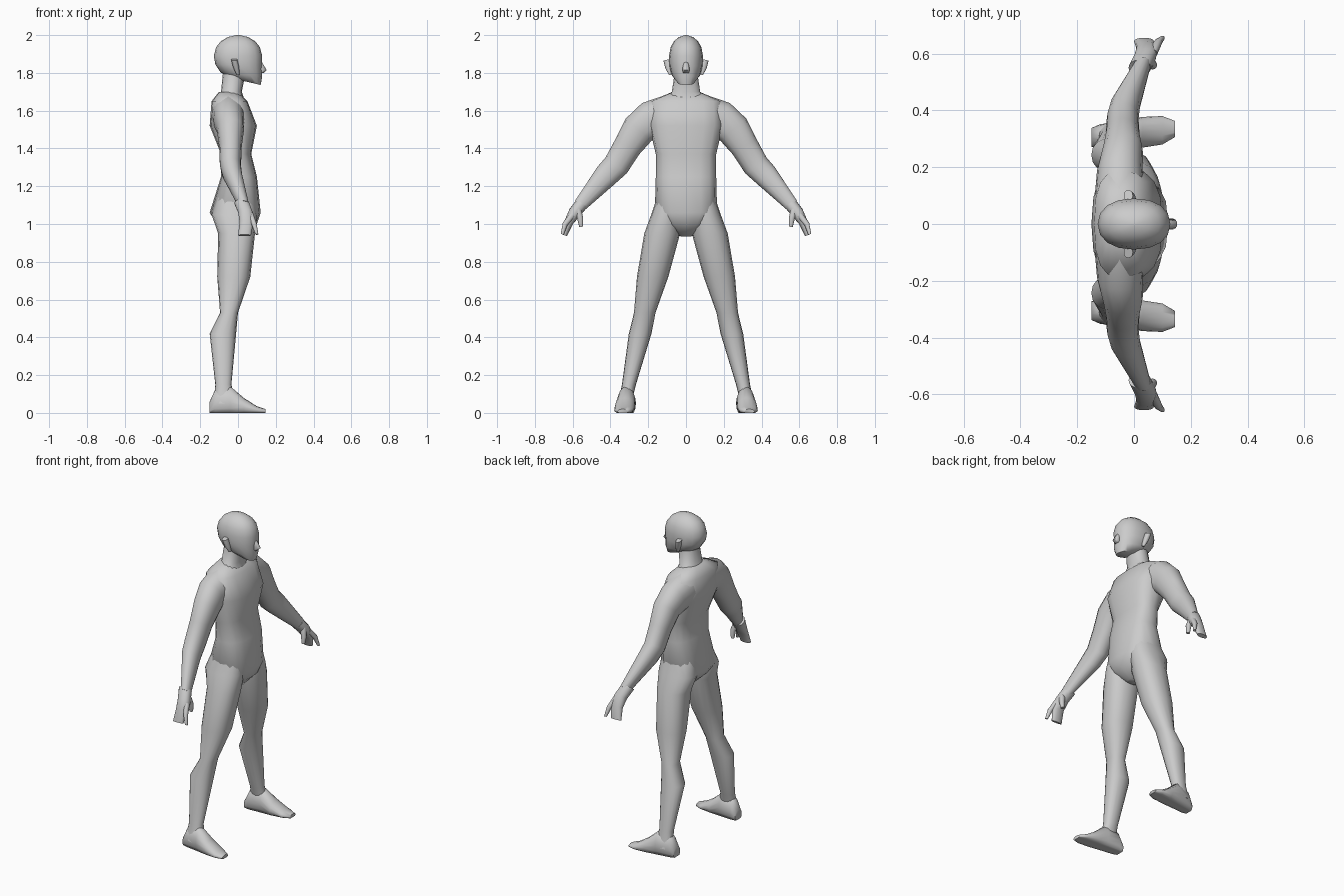
import bpy, bmesh
from math import sin, cos, pi, radians, copysign
from mathutils import Vector

if "Cube" in bpy.data.objects:
    bpy.data.objects.remove(bpy.data.objects["Cube"])

SIDES = 16
ANGLES = [2 * pi * step / SIDES for step in range(SIDES)]

grey = (0.6, 0.6, 0.6, 1)
clay = bpy.data.materials.new("clay_grey")
clay.use_nodes = True
clay.diffuse_color = grey
clay.node_tree.nodes["Principled BSDF"].inputs["Base Color"].default_value = grey


def oval(centre, first_axis, second_axis, power):
    """Closed cross-section; a power below one makes it squarer."""
    def soften(value):
        return copysign(abs(value) ** power, value)
    return [centre + first_axis * soften(cos(angle)) + second_axis * soften(sin(angle))
            for angle in ANGLES]


def loft(name, rings, mirrored):
    """Skin a row of rings, cap both ends and mirror the part across y if asked."""
    bm = bmesh.new()
    loops = [[bm.verts.new(corner) for corner in ring] for ring in rings]
    for lower, upper in zip(loops, loops[1:]):
        for this in range(SIDES):
            last = this - 1
            bm.faces.new((lower[last], lower[this], upper[this], upper[last]))
    bm.faces.new(loops[0])
    bm.faces.new(loops[-1])
    bmesh.ops.recalc_face_normals(bm, faces=bm.faces)
    mesh = bpy.data.meshes.new(name)
    bm.to_mesh(mesh)
    bm.free()
    mesh.materials.append(clay)
    part = bpy.data.objects.new(name, mesh)
    bpy.context.collection.objects.link(part)
    bpy.ops.object.select_all(action='DESELECT')
    part.select_set(True)
    bpy.context.view_layer.objects.active = part
    bpy.ops.object.shade_smooth_by_angle(angle=radians(65))
    if mirrored:
        mirror = part.modifiers.new("mirror", 'MIRROR')
        mirror.use_axis = (False, True, False)


def stack(name, sections, power=0.9, side=None, tilt=None):
    """Level ovals from (height, back, front, half width).

    side gives the sideways centre at a height, tilt how far the front dips there.
    """
    rings = []
    for height, back, front, half_width in sections:
        centre = Vector(((back + front) / 2, side(height) if side else 0, height))
        dip = tilt(height) if tilt else 0
        rings.append(oval(centre, Vector(((front - back) / 2, 0, -dip)),
                          Vector((0, half_width, 0)), power))
    loft(name, rings, mirrored=side is not None)


def tube(name, joints, ratio, extra=0, mirrored=True):
    """Ovals square to a path of (x, y, z, half width); depth follows the width."""
    points = [Vector(joint[:3]) for joint in joints]
    rings = []
    for index, point in enumerate(points):
        before = points[max(index - 1, 0)]
        after = points[min(index + 1, len(points) - 1)]
        along = after - before
        across = Vector((0, -along.z, along.y)).normalized()
        width = joints[index][3]
        depth = Vector((ratio * width + extra, 0, 0))
        rings.append(oval(point, across * width, depth, power=0.9))
    loft(name, rings, mirrored)


# Torso, from the base of the neck to the crotch
stack("torso", [
    (1.7, -.1, 0, .07),
    (1.65, -.14, .05, .19),
    (1.52, -.15, .1, .195),
    (1.37, -.09, .07, .16),
    (1.25, -.09, .1, .16),
    (1.06, -.15, .12, .165),
    (1, -.11, .1, .12),
    (.935, -.04, .04, .03)], power=0.75)

# Neck, flaring into the shoulders
stack("neck", [
    (1.8, -.08, .04, .06),
    (1.7, -.09, .02, .075),
    (1.64, -.13, .04, .15)])

# Head: half an ellipsoid for the skull, then the jaw dipping toward the chin
brow = 1.89
skull = []
for elevation in (85, 65, 45, 25, 0):
    rise, spread = sin(radians(elevation)), cos(radians(elevation))
    skull.append((brow + .11 * rise, -.128 * spread, .128 * spread, .09 * spread))
jaw = [
    (1.84, -.12, .127, .088),
    (1.79, -.09, .128, .077),
    (1.75, 0, .12, .045)]
stack("head", skull + jaw, tilt=lambda height: max(0, brow - height) / 10)

# Nose and ears
tube("nose", [
    (.105, 0, 1.875, .01),
    (.13, 0, 1.815, .02),
    (.12, 0, 1.8, .015)], ratio=1.1, mirrored=False)
tube("ear", [
    (0, .08, 1.79, .01),
    (-.01, .09, 1.83, .02),
    (-.02, .1, 1.87, .02)], ratio=0.8)

# Arm, from inside the chest through the elbow to the wrist
tube("arm", [
    (-.05, .1, 1.57, .11),
    (-.05, .19, 1.55, .1),
    (-.04, .25, 1.5, .09),
    (-.04, .31, 1.41, .075),
    (-.04, .37, 1.31, .07),
    (-.03, .42, 1.26, .065),
    (.03, .56, 1.1, .036)], ratio=0.8)

# Hand: merged fingers, with the index finger and thumb apart
tube("hand", [
    (.02, .55, 1.11, .035),
    (.04, .59, 1.06, .033),
    (.045, .62, 1.01, .024),
    (.035, .643, .94, .013)], ratio=0.2, extra=.032)
tube("index_finger", [
    (.065, .6, 1.05, .017),
    (.085, .64, 1, .014),
    (.1, .655, .945, .008)], ratio=1)
tube("thumb", [
    (.05, .575, 1.08, .02),
    (.065, .56, 1.03, .016),
    (.065, .555, .985, .01)], ratio=1)

# Leg, from inside the hip to the ankle, leaning outward on the way down
stack("leg", [
    (1.14, -.11, .09, .07),
    (1.05, -.14, .1, .08),
    (.95, -.105, .09, .095),
    (.72, -.11, .065, .083),
    (.53, -.095, 0, .057),
    (.42, -.15, -.01, .06),
    (.15, -.12, -.035, .037),
    (.05, -.13, -.01, .035)], side=lambda height: .335 - .22 * height)


def foot_section(forward, top, half_width):
    """Rounded upper over a flat sole."""
    centre = .32 + forward / 10
    return [(forward, centre + half_width * cos(angle), top * max(0, .4 + .6 * sin(angle)))
            for angle in ANGLES]


# Foot, from heel to toe
heel_to_toe = [
    (-.15, .06, .033),
    (-.12, .125, .043),
    (-.04, .14, .048),
    (.03, .08, .054),
    (.1, .035, .05),
    (.145, .02, .028)]
loft("foot", [foot_section(*section) for section in heel_to_toe], mirrored=True)
